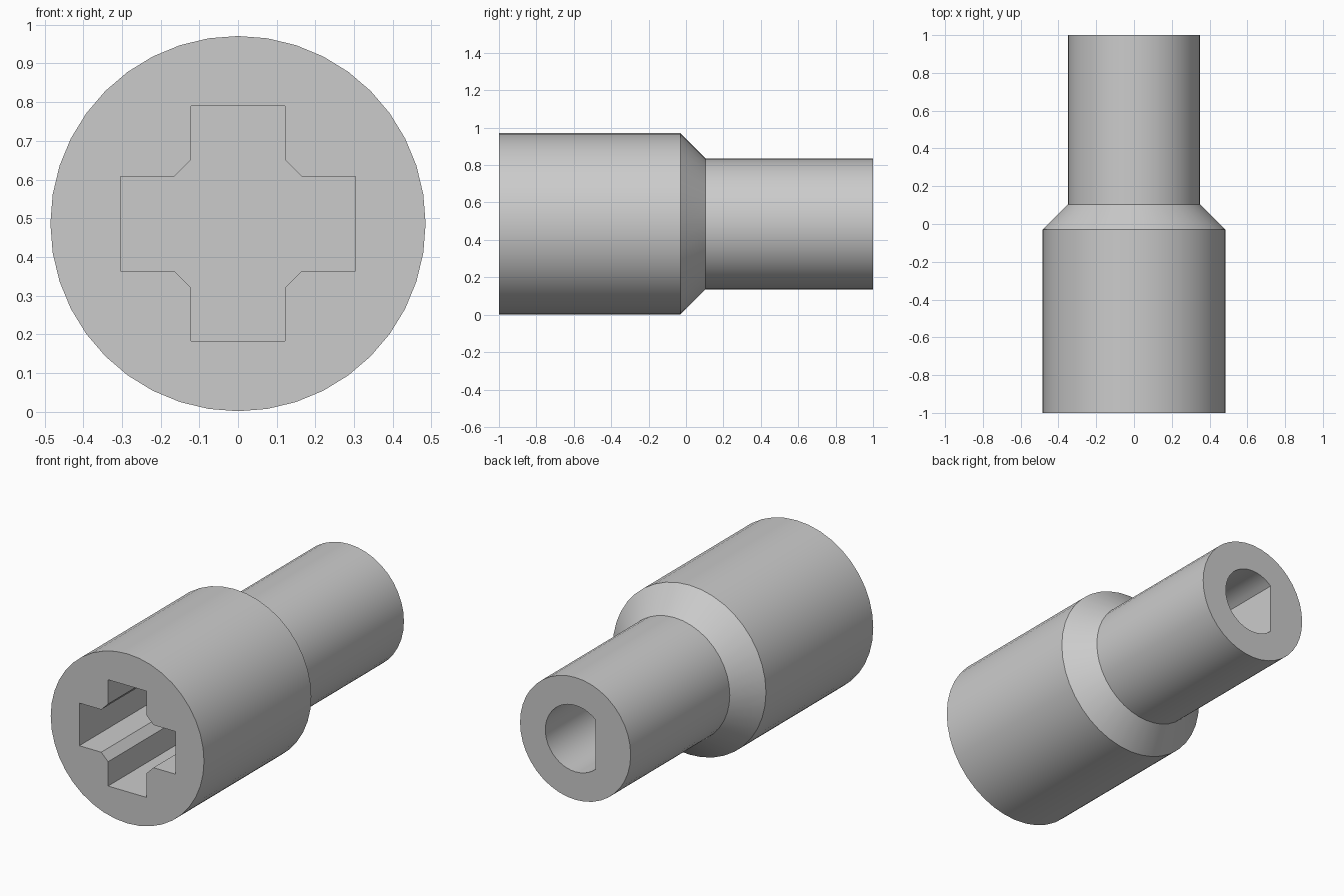
import bpy, bmesh, math
from mathutils import Vector

AXIS_Z = 0.486      # height of the turning axis
SIDES = 40

cube = bpy.data.objects.get("Cube")
if cube:
    bpy.data.objects.remove(cube, do_unlink=True)

grey = bpy.data.materials.new("plain grey")
grey.use_nodes = True
colour = (0.6, 0.6, 0.6, 1)
grey.diffuse_color = colour
grey.node_tree.nodes["Principled BSDF"].inputs["Base Color"].default_value = colour


def circle(r):
    steps = [2 * math.pi * i / SIDES for i in range(SIDES)]
    return [(r * math.cos(a), r * math.sin(a)) for a in steps]


def loft(name, sections):
    """Join equal-length (x, z) outlines placed along y, and cap both ends."""
    bm = bmesh.new()
    rings = [[bm.verts.new(Vector((x, y, z + AXIS_Z))) for x, z in outline]
             for y, outline in sections]
    for a, b in zip(rings, rings[1:]):
        for i in range(len(a)):
            j = (i + 1) % len(a)
            bm.faces.new((a[i], a[j], b[j], b[i]))
    bm.faces.new(rings[0])
    bm.faces.new(rings[-1])
    bmesh.ops.recalc_face_normals(bm, faces=bm.faces)
    mesh = bpy.data.meshes.new(name)
    bm.to_mesh(mesh)
    bm.free()
    mesh.materials.append(grey)
    obj = bpy.data.objects.new(name, mesh)
    bpy.context.collection.objects.link(obj)
    return obj


# Stepped body: wide barrel, conical shoulder, narrow shank
body = loft("adapter_body", [(-1, circle(0.485)), (-0.03, circle(0.485)),
                             (0.104, circle(0.35)), (1, circle(0.35))])

# Cross-shaped socket with chamfered inner corners: one arm turned four times
cross = []
for turn in range(4):
    c, s = round(math.cos(turn * math.pi / 2)), round(math.sin(turn * math.pi / 2))
    for x, z in [(0.165, -0.122), (0.304, -0.122), (0.304, 0.122), (0.165, 0.122)]:
        cross.append((c * x - s * z, s * x + c * z))
socket = loft("cross_socket_cutter", [(-1.1, cross), (-0.03, cross)])

# D-shaped bore: an arc closed by a flat on the right side
R, FLAT = 0.19, 0.127
half = math.acos(-FLAT / R)
d_shape = [(R * math.cos(a), R * math.sin(a))
           for a in (-half + 2 * half * i / 32 for i in range(33))]
bore = loft("shaft_bore_cutter", [(0.104, d_shape), (1.1, d_shape)])

# Cut both holes, then remove the cutters
bpy.ops.object.select_all(action='DESELECT')
bpy.context.view_layer.objects.active = body
body.select_set(True)
for cutter in (socket, bore):
    cutter.hide_render = True
    mod = body.modifiers.new(cutter.name, 'BOOLEAN')
    mod.operation = 'DIFFERENCE'
    mod.solver = 'EXACT'
    mod.object = cutter
    bpy.ops.object.modifier_apply(modifier=mod.name)
    bpy.data.objects.remove(cutter, do_unlink=True)
bpy.ops.object.shade_smooth_by_angle(angle=math.radians(25))
